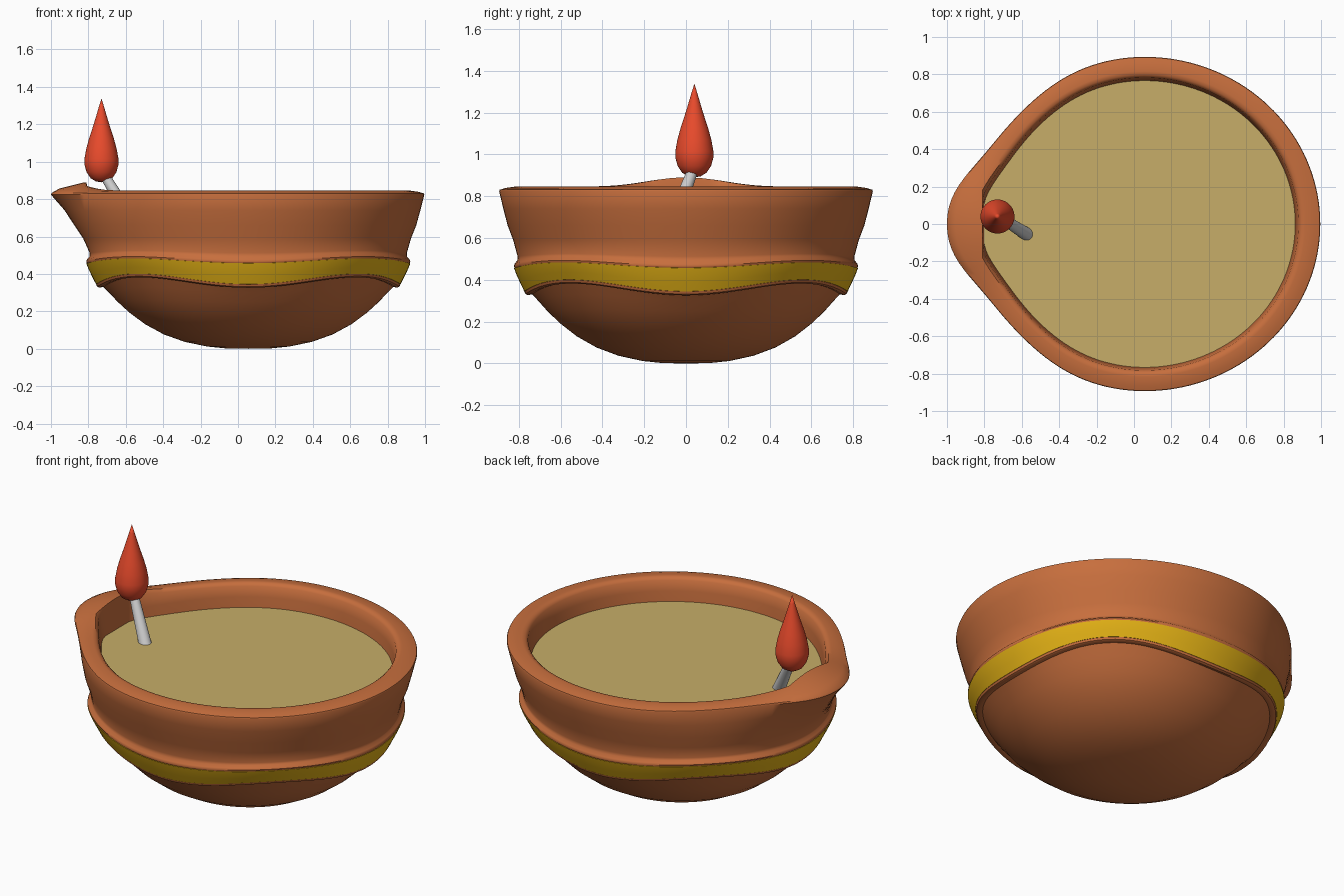
import bpy, bmesh, math
from mathutils import Vector

if "Cube" in bpy.data.objects:
    bpy.data.objects.remove(bpy.data.objects["Cube"])

CX, N = 0.055, 144


def finish(bm, name, color=None, angle=40):
    bmesh.ops.remove_doubles(bm, verts=bm.verts, dist=1e-5)
    bmesh.ops.recalc_face_normals(bm, faces=bm.faces)
    me = bpy.data.meshes.new(name)
    bm.to_mesh(me)
    bm.free()
    ob = bpy.data.objects.new(name, me)
    bpy.context.collection.objects.link(ob)
    if color:
        mat = bpy.data.materials.new(name + "_colour")
        mat.diffuse_color = (*color, 1)
        mat.use_nodes = True
        mat.node_tree.nodes["Principled BSDF"].inputs["Base Color"].default_value = mat.diffuse_color
        me.materials.append(mat)
    bpy.ops.object.select_all(action='DESELECT')
    ob.select_set(True)
    bpy.context.view_layer.objects.active = ob
    bpy.ops.object.shade_smooth_by_angle(angle=math.radians(angle))
    return ob


def bowl_point(t, r, z, wave=0, spout=0, lift=0, xmin=-2):
    """Oval ring point with a wavy height and a pulled spout towards -x."""
    phi = abs(math.degrees(math.atan2(math.sin(t), -math.cos(t))))
    tip = math.exp(-(phi / 18.5) ** 2.4)
    pinch = math.exp(-((phi - 43) / 22) ** 2)
    dz = -wave * math.cos(4 * t)
    rr = (r + 0.35 * dz) * (1 + spout * (tip - 0.26 * pinch))
    x = max(CX + rr * math.cos(t), xmin)
    return Vector((x, rr * 0.95 * math.sin(t), z + dz + lift * math.exp(-(phi / 17) ** 2)))


def loft(name, rows, color, cap_end=False, angle=40):
    bm = bmesh.new()
    rings = [[bm.verts.new(bowl_point(2 * math.pi * i / N, *row)) for i in range(N)]
             for row in rows]
    for a, b in zip(rings, rings[1:]):
        for i in range(N):
            j = (i + 1) % N
            bm.faces.new((a[i], a[j], b[j], b[i]))
    if cap_end:
        bm.faces.new(rings[-1])
    return finish(bm, name, color, angle)


CLAY = (0.57, 0.157, 0.047)

# clay bowl: r, z, wave, spout, lift, inner clamp
loft("bowl", [
    (0.0, 0), (0.12, 0.002), (0.22, 0.012), (0.34, 0.037), (0.45, 0.076),
    (0.55, 0.13), (0.635, 0.193), (0.70, 0.255, 0.004), (0.75, 0.315, 0.014),
    (0.785, 0.358, 0.027), (0.805, 0.354, 0.028), (0.818, 0.360, 0.028),
    (0.823, 0.372, 0.028), (0.812, 0.38, 0.027), (0.852, 0.46, 0.014),
    (0.868, 0.470, 0.013), (0.871, 0.480, 0.013), (0.866, 0.491, 0.012),
    (0.853, 0.502, 0.010), (0.850, 0.518, 0.006), (0.870, 0.59, 0, 0.015),
    (0.898, 0.66, 0, 0.036), (0.920, 0.74, 0, 0.068), (0.941, 0.824, 0, 0.122),
    (0.938, 0.831, 0, 0.120, 0.003), (0.91, 0.839, 0, 0.11, 0.018),
    (0.86, 0.846, 0, 0.09, 0.043, -0.825), (0.84, 0.844, 0, 0.085, 0.046, -0.81),
    (0.824, 0.830, 0, 0.085, 0.035, -0.806), (0.814, 0.77, 0, 0.085, 0, -0.803),
    (0.805, 0.69, 0, 0.085, 0, -0.80)], CLAY)

# painted band around the bowl
loft("band", [
    (0.805, 0.370, 0.028), (0.824, 0.373, 0.028), (0.845, 0.413, 0.023),
    (0.861, 0.445, 0.018), (0.871, 0.470, 0.013), (0.855, 0.473, 0.013)],
    (0.8, 0.46, 0.008))

# oil surface
loft("oil", [(0.807, 0.69, 0, 0.085, 0, -0.801), (0.807, 0.71, 0, 0.085, 0, -0.801)],
     (0.57, 0.42, 0.138), cap_end=True)

# leaning wick
a, b = Vector((-0.565, -0.06, 0.68)), Vector((-0.715, 0.035, 0.93))
bm = bmesh.new()
bmesh.ops.create_cone(bm, cap_ends=True, segments=24, radius1=0.036, radius2=0.026,
                      depth=(b - a).length)
bm.transform((b - a).to_track_quat('Z', 'Y').to_matrix().to_4x4())
bmesh.ops.translate(bm, verts=bm.verts, vec=(a + b) / 2)
finish(bm, "wick")

# teardrop flame
bm = bmesh.new()
prof = [(0, 0.89), (0.03, 0.895), (0.058, 0.912), (0.08, 0.945), (0.091, 0.985),
        (0.091, 1.015), (0.081, 1.07), (0.066, 1.125), (0.048, 1.18),
        (0.031, 1.235), (0.015, 1.29), (0, 1.338)]
vs = [bm.verts.new((-0.73 + r, 0.04, z)) for r, z in prof]
edges = [bm.edges.new(p) for p in zip(vs, vs[1:])]
bmesh.ops.spin(bm, geom=vs + edges, cent=(-0.73, 0.04, 0), axis=(0, 0, 1),
               angle=2 * math.pi, steps=40)
finish(bm, "flame", (0.82, 0.07, 0.025))
